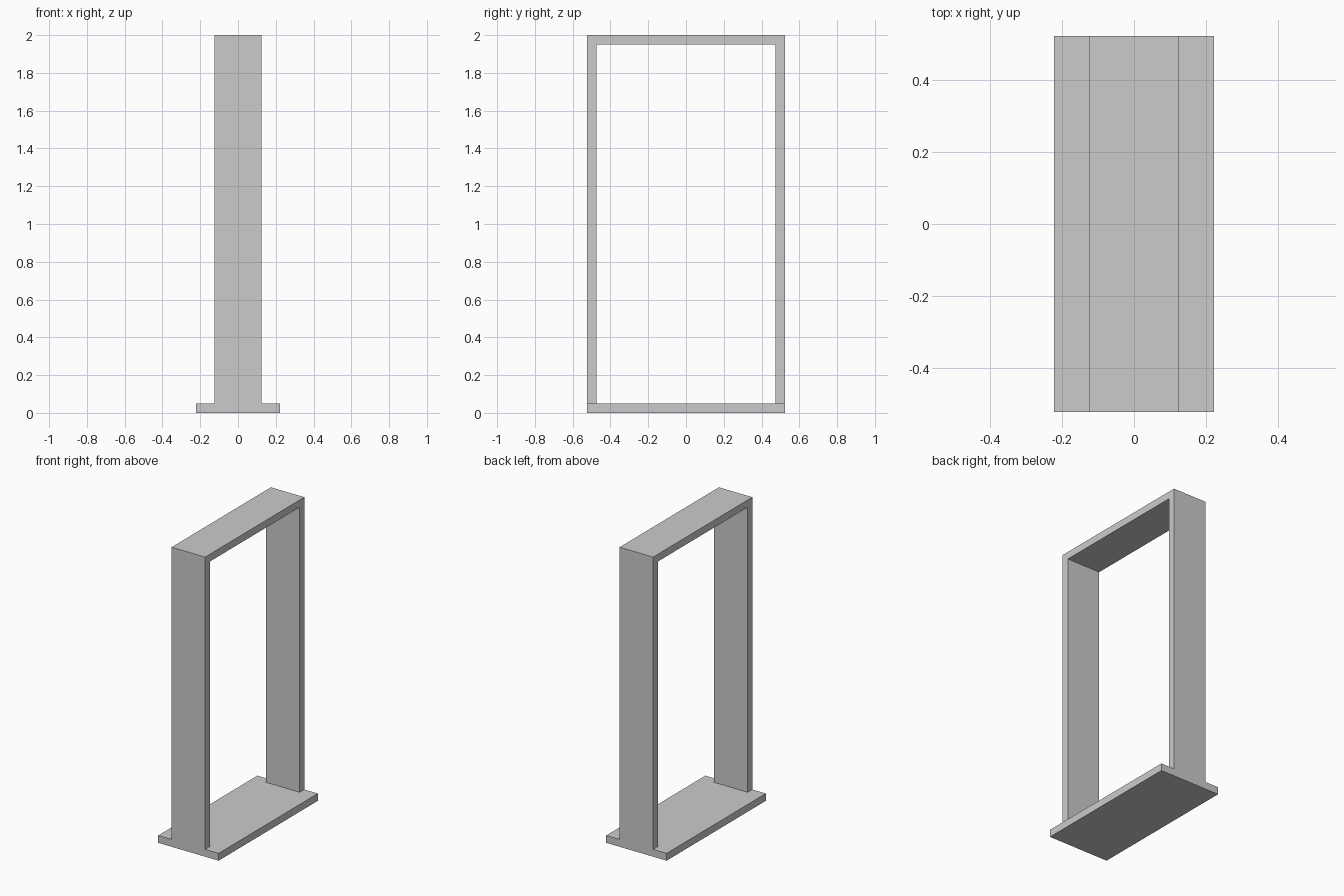
import bpy, bmesh
from mathutils import Vector

if "Cube" in bpy.data.objects:
    bpy.data.objects.remove(bpy.data.objects["Cube"])

T = 0.049                      # board thickness
HALF_Y, TOP = 0.523, 2.0


def extrude_profile(name, yz, half_x):
    """Extrude a closed y-z outline symmetrically along x."""
    bm = bmesh.new()
    face = bm.faces.new([bm.verts.new((-half_x, y, z)) for y, z in yz])
    ext = bmesh.ops.extrude_face_region(bm, geom=[face])
    verts = [g for g in ext["geom"] if isinstance(g, bmesh.types.BMVert)]
    bmesh.ops.translate(bm, verts=verts, vec=Vector((2 * half_x, 0, 0)))
    bmesh.ops.recalc_face_normals(bm, faces=bm.faces)
    mesh = bpy.data.meshes.new(name)
    bm.to_mesh(mesh)
    bm.free()
    obj = bpy.data.objects.new(name, mesh)
    bpy.context.collection.objects.link(obj)
    return obj


# Wide threshold plate on the floor
extrude_profile("threshold", [(-HALF_Y, 0), (HALF_Y, 0), (HALF_Y, T), (-HALF_Y, T)], 0.223)

# Both jambs and the lintel as one upside-down U
inner = HALF_Y - T
half_u = [(HALF_Y, TOP), (HALF_Y, T), (inner, T), (inner, TOP - T)]
extrude_profile("door_frame", half_u + [(-y, z) for y, z in reversed(half_u)], 0.1235)
